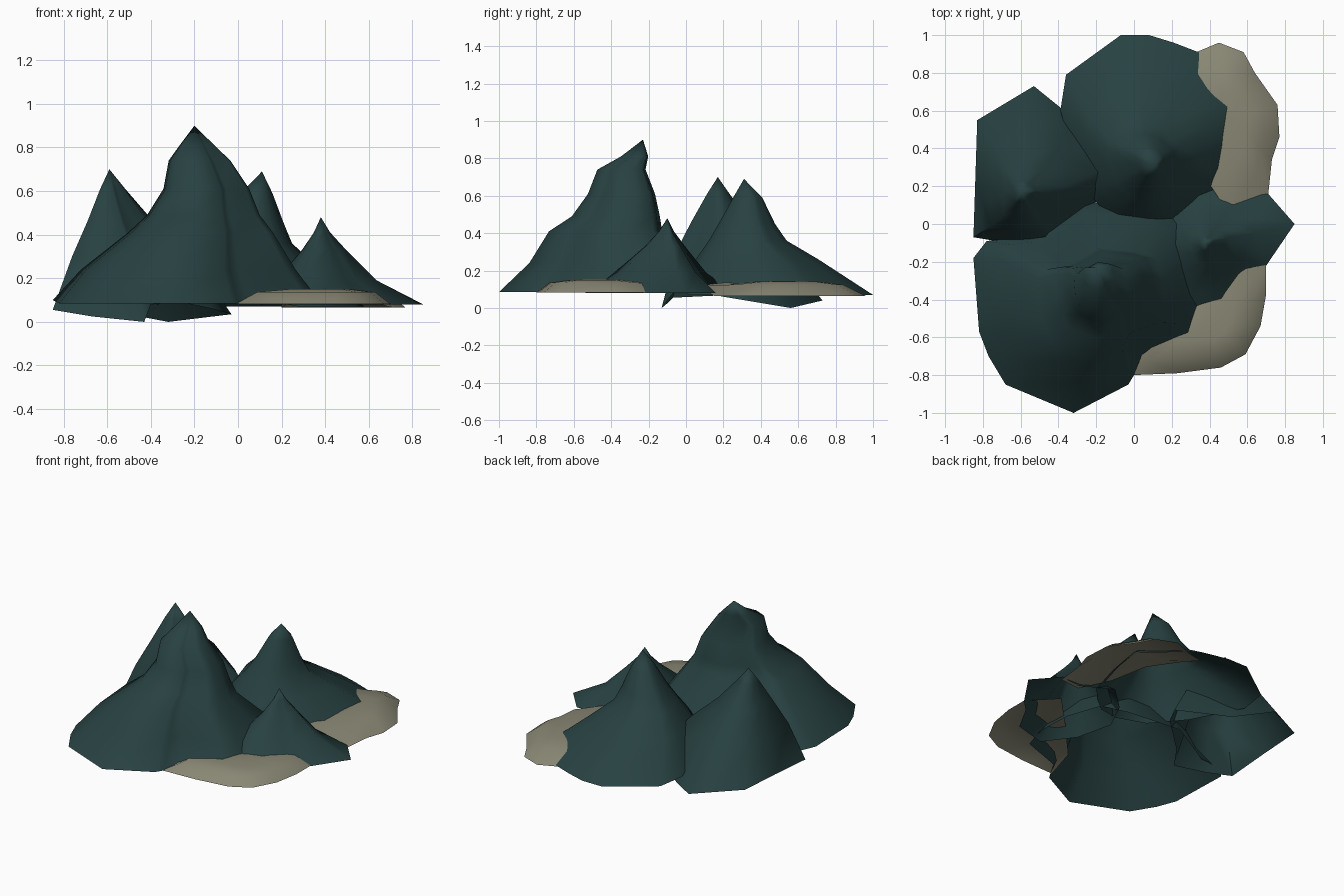
import bpy
import math

cube = bpy.data.objects.get("Cube")
if cube:
    bpy.data.objects.remove(cube, do_unlink=True)


def material(name, colour):
    mat = bpy.data.materials.new(name)
    mat.use_nodes = True
    mat.diffuse_color = (*colour, 1)
    shader = mat.node_tree.nodes["Principled BSDF"]
    shader.inputs["Base Color"].default_value = (*colour, 1)
    shader.inputs["Roughness"].default_value = 0.9
    return mat


TEAL = material("dark teal rock", (0.021, 0.053, 0.054))
SAND = material("pale sand", (0.25, 0.243, 0.175))


def mound(name, mat, rim, base, centre, rings, peak):
    """Open shell lofted from a ground outline, through shrinking rings, to a peak.
    Each ring is (scale, x, y, z); a rim point may carry its own height."""
    cx, cy = centre
    count = len(rim)
    verts = [(p[0], p[1], p[2] if len(p) > 2 else base) for p in rim]
    for scale, x, y, z in rings:
        verts += [(x + (p[0] - cx) * scale, y + (p[1] - cy) * scale, z) for p in rim]
    verts.append(peak)
    faces = []
    for level in range(len(rings)):
        for i in range(count):
            a, b = level * count + i, level * count + (i + 1) % count
            faces.append((a, b, b + count, a + count))
    top = len(rings) * count
    faces += [(top + i, top + (i + 1) % count, len(verts) - 1) for i in range(count)]
    mesh = bpy.data.meshes.new(name)
    mesh.from_pydata(verts, [], faces)
    mesh.materials.append(mat)
    # Turn the shell outwards
    if sum(p.normal.z * p.area for p in mesh.polygons) < 0:
        mesh.flip_normals()
    obj = bpy.data.objects.new(name, mesh)
    bpy.context.collection.objects.link(obj)
    bpy.ops.object.select_all(action="DESELECT")
    obj.select_set(True)
    bpy.context.view_layer.objects.active = obj
    bpy.ops.object.shade_smooth_by_angle(angle=math.radians(75))


# Tall front mountain with a shoulder towards the front and a steep back
mound("front_mountain", TEAL,
      [(-.85, -.18, .1), (-.82, -.57), (-.77, -.7), (-.68, -.85), (-.32, -1),
       (-.03, -.85), (0, -.8), (.05, -.71), (.33, -.61), (.38, -.45), (.37, -.2),
       (.29, .03), (.11, .08), (-.27, .12), (-.6, -.07), (-.78, -.09)],
      .085, (-.25, -.44),
      [(.8, -.24, -.39, .24), (.54, -.18, -.43, .41), (.42, -.165, -.375, .49),
       (.32, -.15, -.345, .61), (.23, -.18, -.345, .74), (.13, -.19, -.275, .81)],
      (-.2, -.23, .9))

# Broad back mountain
mound("back_mountain", TEAL,
      [(-.36, .79), (-.39, .6), (-.27, .2, .12), (-.1, 0, .12), (.11, -.04, .1),
       (.28, .02), (.38, .1), (.47, .2), (.54, .45), (.58, .69), (.45, .79),
       (.34, .91), (.21, .96), (.08, 1), (-.07, 1)],
      .07, (.06, .48),
      [(.63, .03, .38, .26), (.4, .04, .33, .36), (.29, .06, .325, .45),
       (.15, .08, .33, .59)],
      (.11, .31, .69))

# Left hand mountain on a tilted, uneven base
mound("side_mountain", TEAL,
      [(-.83, .55, .08), (-.84, .24, .07), (-.85, -.07, .055), (-.67, -.1, .025),
       (-.43, -.13, 0), (-.4, -.07, .08), (-.26, .06, .09), (-.12, .2, .06),
       (-.03, .35, .035), (-.32, .56, 0), (-.53, .73, .04), (-.68, .64, .06)],
      .05, (-.55, .28),
      [(.67, -.56, .22, .3), (.37, -.58, .18, .46), (.14, -.59, .17, .61)],
      (-.59, .17, .7))

# Small pointed hill
mound("small_hill", TEAL,
      [(.85, 0), (.71, .16), (.56, .14), (.36, .25), (.2, .1), (.1, -.1),
       (.16, -.35), (.3, -.54), (.52, -.48), (.62, -.3), (.7, -.22)],
      .08, (.42, -.1),
      [(.62, .37, -.11, .19), (.27, .38, -.1, .33), (.1, .38, -.1, .41)],
      (.38, -.1, .48))

# Low sand banks at the foot of the mountains
mound("back_sand_bank", SAND,
      [(.2, .72, .13), (.33, .5, .14), (.38, .24, .14), (.5, .06, .12), (.71, .15),
       (.73, .34), (.77, .46), (.76, .63), (.64, .8), (.58, .91), (.45, .96),
       (.33, .91), (.2, .88)],
      .065, (.54, .56), [(.7, .53, .56, .125), (.35, .53, .56, .142)],
      (.53, .56, .145))
mound("front_sand_bank", SAND,
      [(0, -.63, .14), (.24, -.37, .14), (.5, -.1, .12), (.7, -.22), (.7, -.37),
       (.67, -.54), (.59, -.69), (.46, -.76), (.23, -.79), (-.01, -.8)],
      .083, (.4, -.5), [(.76, .4, -.5, .137), (.4, .4, -.5, .15)],
      (.4, -.5, .152))
